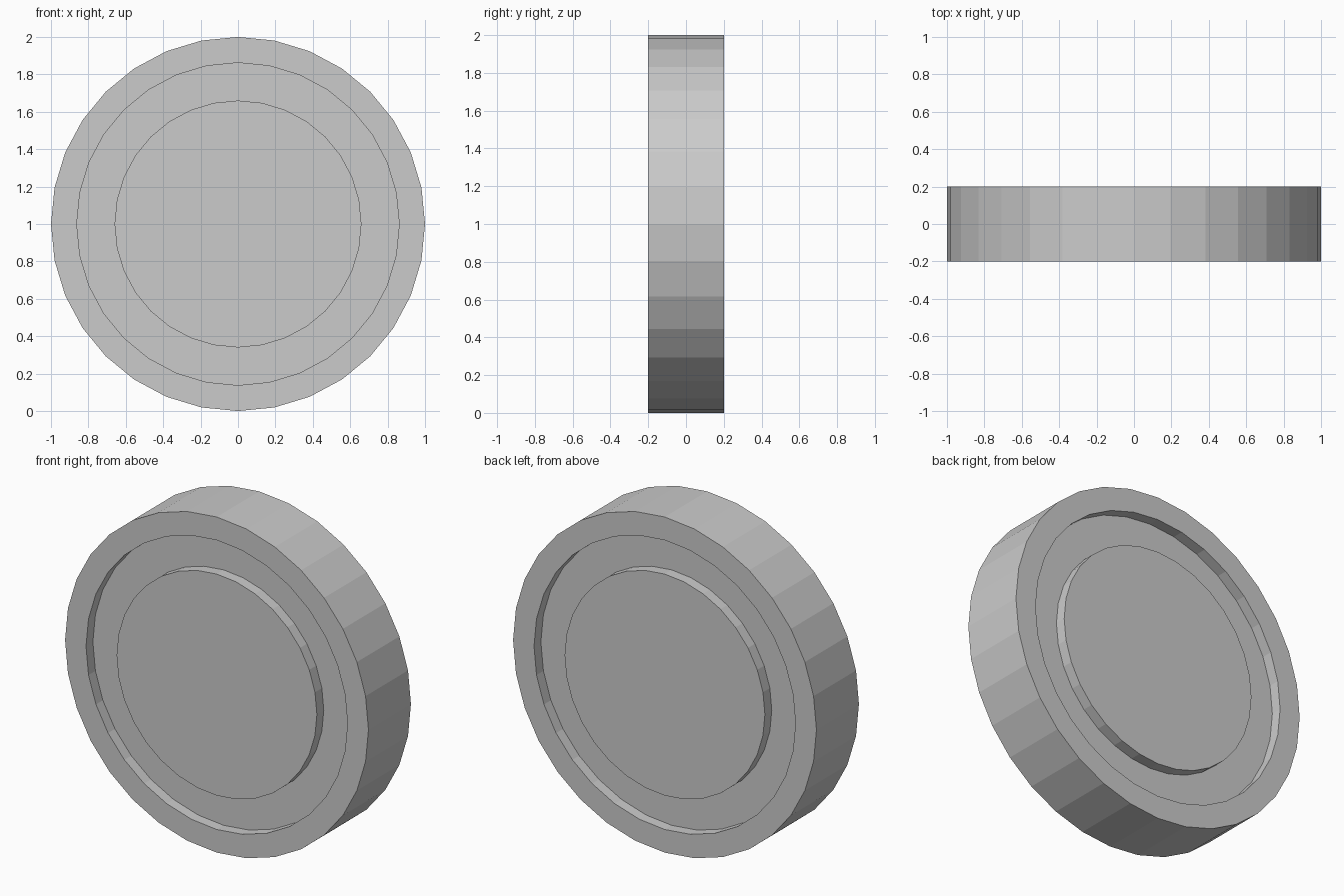
import bpy, bmesh
from math import pi
from mathutils import Matrix

if "Cube" in bpy.data.objects:
    bpy.data.objects.remove(bpy.data.objects["Cube"])

SIDES, HALF, DEPTH = 32, 0.2, 0.065
R_GROOVE_OUT, R_GROOVE_IN = 0.862, 0.66

# disc
bm = bmesh.new()
bmesh.ops.create_cone(bm, cap_ends=True, segments=SIDES,
                      radius1=1, radius2=1, depth=2 * HALF)


def scale_cap(faces, factor):
    """Scale the vertices of a cap about its centre axis."""
    verts = {v for f in faces for v in f.verts}
    bmesh.ops.scale(bm, vec=(factor, factor, 1), verts=list(verts))


def inset_cap(face, factor):
    """Add a concentric ring inside a cap; return cap and ring faces."""
    res = bmesh.ops.extrude_discrete_faces(bm, faces=[face])
    cap = res["faces"][0]
    scale_cap([cap], factor)
    return cap


def push_cap(cap, dz):
    """Extrude a cap straight along the disc axis."""
    cap = bmesh.ops.extrude_discrete_faces(bm, faces=[cap])["faces"][0]
    bmesh.ops.translate(bm, vec=(0, 0, dz), verts=list(cap.verts))
    return cap


# ring groove on both flat sides
caps = [f for f in bm.faces if len(f.verts) == SIDES]
for cap in caps:
    sign = 1 if cap.calc_center_median().z > 0 else -1
    cap = inset_cap(cap, R_GROOVE_OUT)
    cap = push_cap(cap, -sign * DEPTH)
    cap = inset_cap(cap, R_GROOVE_IN / R_GROOVE_OUT)
    push_cap(cap, sign * DEPTH)

# stand the disc upright, facing -y
bmesh.ops.transform(bm, verts=bm.verts,
                    matrix=Matrix.Translation((0, 0, 1)) @ Matrix.Rotation(pi / 2, 4, 'X'))
bmesh.ops.recalc_face_normals(bm, faces=bm.faces)
mesh = bpy.data.meshes.new("grooved_disc")
bm.to_mesh(mesh)
bm.free()
disc = bpy.data.objects.new("grooved_disc", mesh)
bpy.context.collection.objects.link(disc)
